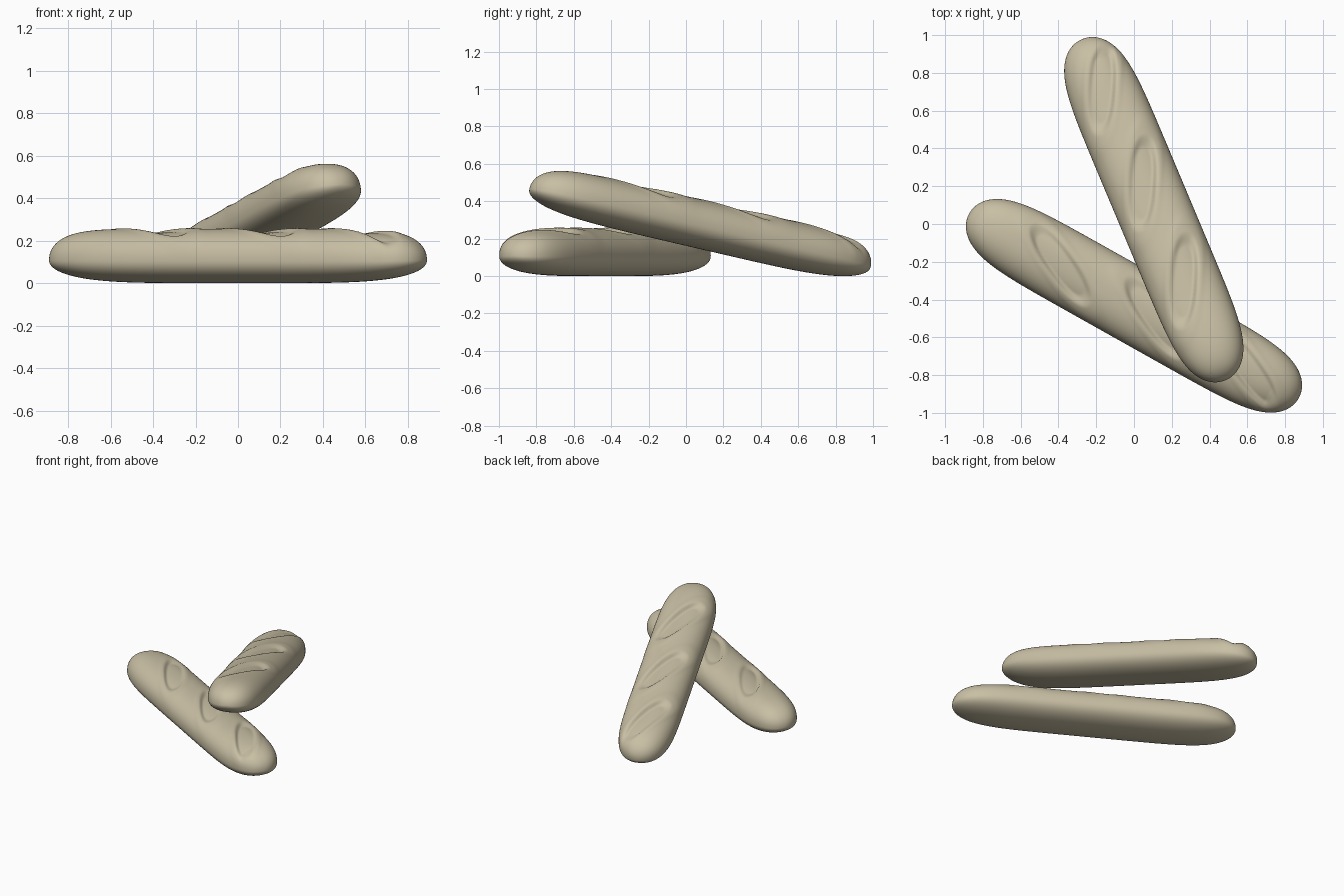
import bpy, bmesh, math
from mathutils import Matrix, Vector

if "Cube" in bpy.data.objects:
    bpy.data.objects.remove(bpy.data.objects["Cube"])

HALF_LEN, HALF_W, TOP, BOTTOM = 1.0, 0.198, 0.148, 0.108
RINGS, SIDES = 300, 120
SLASH_X = (-0.445, 0.13, 0.695)
SLASH_ANGLE = math.radians(-26)

crust = bpy.data.materials.new("crust")
crust.diffuse_color = (0.58, 0.52, 0.37, 1)
crust.use_nodes = True
crust.node_tree.nodes["Principled BSDF"].inputs["Base Color"].default_value = crust.diffuse_color


def spow(v, e):
    return math.copysign(abs(v) ** e, v)


# Amount the crust is pushed in by the diagonal slashes
def slash_depth(x, y):
    d = 0.0
    c, s = math.cos(SLASH_ANGLE), math.sin(SLASH_ANGLE)
    for cx in SLASH_X:
        u = ((x - cx) * c + y * s) / 0.27
        v = (-(x - cx) * s + y * c) / 0.076
        r = (abs(u) ** 2.4 + abs(v) ** 2.4) ** (1 / 2.4)
        t = max(0.0, min(1.0, (1 - r) / 0.3))
        d += (0.021 - 0.008 * max(-1, min(1, v))) * t * t * (3 - 2 * t)
        d -= 0.003 * math.exp(-((r - 1.2) / 0.2) ** 2)
    # Fade out towards the rounded tips
    return d * max(0.0, min(1.0, (0.97 - abs(x)) / 0.12))


# One loaf: rounded cross-sections lofted along x with rounded ends
def loaf(name, loc, rot):
    bm = bmesh.new()
    rings = []
    for i in range(1, RINGS):
        f = 2 * i / RINGS - 1
        k = 0.6 * math.sin(f * math.pi / 2) + 0.4 * f
        if abs(f) > 0.9:
            k = math.copysign(1 - (1 - abs(k)) * (1 - abs(f)) / 0.1, f)
        a = abs(k)
        w = HALF_W * (1 - a ** 7) ** 0.5
        top = TOP * (1 - a ** 9) ** 0.5
        low = BOTTOM * (1 - a ** 5) ** 0.5
        ring = []
        for j in range(SIDES):
            t = 2 * math.pi * j / SIDES
            y = w * spow(math.cos(t), 0.9)
            z = (top if math.sin(t) > 0 else low) * spow(math.sin(t), 0.9)
            p = Vector((k * HALF_LEN, y, z))
            if z > 0:
                inward = Vector((0, -y * 0.45, -z - 0.02)).normalized()
                p += inward * slash_depth(p.x, y) * min(1, z / 0.06)
            ring.append(bm.verts.new(p))
        rings.append(ring)
    for a, b in zip(rings, rings[1:]):
        for j in range(SIDES):
            n = (j + 1) % SIDES
            bm.faces.new((a[j], a[n], b[n], b[j]))
    for ring, sx in ((rings[0], -1), (rings[-1], 1)):
        tip = bm.verts.new((sx * HALF_LEN, 0, 0))
        for j in range(SIDES):
            bm.faces.new((ring[j], ring[(j + 1) % SIDES], tip))
    bmesh.ops.recalc_face_normals(bm, faces=bm.faces)
    for f in bm.faces:
        f.smooth = True
    # Turn the loaf and rest its lowest point on the ground
    turn = Matrix.Rotation(rot[1], 4, 'Z') @ Matrix.Rotation(rot[0], 4, 'Y')
    bm.transform(turn)
    drop = min(v.co.z for v in bm.verts)
    bm.transform(Matrix.Translation((loc[0], loc[1], -drop)))
    me = bpy.data.meshes.new(name)
    bm.to_mesh(me)
    bm.free()
    me.materials.append(crust)
    ob = bpy.data.objects.new(name, me)
    bpy.context.collection.objects.link(ob)
    return ob


# Lower loaf lies flat, upper loaf leans across it
loaf("lower_loaf", (0.0, -0.433), (0.0, math.radians(-29.3)))
loaf("leaning_loaf", (0.105, 0.075), (math.radians(12.1), math.radians(112.8)))
